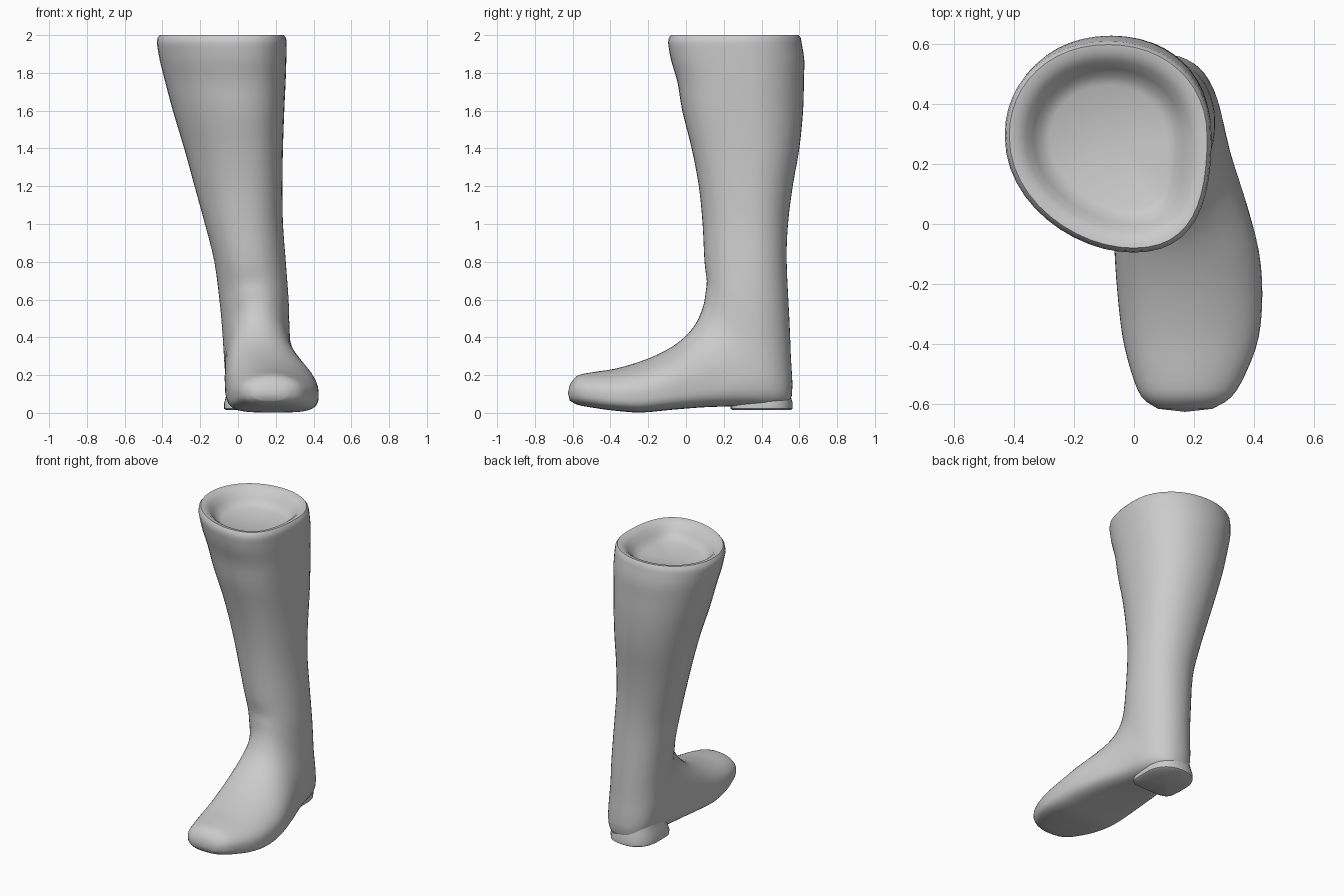
import bpy, bmesh, math
from mathutils import Vector

if "Cube" in bpy.data.objects:
    bpy.data.objects.remove(bpy.data.objects["Cube"])

SEG = 48

# Foot rings, toe to ankle: top (y, z), sole (y, z), x left, x right,
# widest level (0..1 from sole), sole squareness, ridge shift in x
foot = [
    (-.615, .15, -.615, .065, .08, .26, .5, 2.5, 0),
    (-.575, .197, -.575, .043, .025, .325, .45, 2.8, 0),
    (-.49, .216, -.49, .027, -.01, .375, .42, 3.2, -.01),
    (-.37, .235, -.38, .012, -.038, .415, .4, 3.6, -.03),
    (-.22, .28, -.24, .002, -.055, .427, .38, 3.8, -.05),
    (-.10, .335, -.08, .016, -.065, .415, .36, 3.8, -.06),
    (-.02, .39, .10, .03, -.07, .375, .37, 3.6, -.05),
    (.04, .455, .30, .035, -.07, .325, .42, 3.2, -.03),
    (.075, .52, .49, .035, -.07, .295, .47, 2.7, -.01),
    (.095, .58, .56, .09, -.075, .28, .48, 2.3, 0),
    (.104, .64, .555, .30, -.085, .272, .48, 2.1, 0),
    (.11, .70, .547, .50, -.098, .268, .48, 2.1, 0),
]
# Shaft rings: z, x left, x right, y front, y back, ridge shift
shaft = [
    (.80, -.125, .253, .098, .533, 0),
    (1.0, -.175, .238, .088, .54, .01),
    (1.2, -.23, .235, .068, .565, .03),
    (1.4, -.285, .238, .03, .60, .045),
    (1.6, -.345, .245, -.02, .62, .06),
    (1.75, -.385, .252, -.045, .624, .07),
    (1.87, -.415, .256, -.08, .626, .08),
    (1.96, -.43, .258, -.095, .612, .085),
]


def ring(p):
    """Egg-shaped closed ring running between a front and a back point."""
    fy, fz, by, bz, xl, xr, k, n, skew = p
    front, back = Vector((0, fy, fz)), Vector((0, by, bz))
    mid = back.lerp(front, k)
    pts = []
    for i in range(SEG):
        t = 2 * math.pi * i / SEG
        c, s = math.cos(t), math.sin(t)
        e = 2 / (2.1 if c > 0 else n)
        u = abs(c) ** e
        w = math.copysign(abs(s) ** e, s)
        v = mid.lerp(front if c > 0 else back, u)
        v.x = (xl + xr) / 2 + w * (xr - xl) / 2 + (skew * u * u if c > 0 else 0)
        pts.append(v)
    return pts


def smooth_rows(rows, steps):
    """Catmull-Rom interpolation between parameter rows."""
    out = []
    for i in range(len(rows) - 1):
        a, b = rows[max(i - 1, 0)], rows[i]
        c, d = rows[i + 1], rows[min(i + 2, len(rows) - 1)]
        for j in range(steps):
            t = j / steps
            out.append([.5 * (2 * q + (r - p) * t + (2 * p - 5 * q + 4 * r - s) * t * t
                              + (3 * q - p - 3 * r + s) * t ** 3)
                        for p, q, r, s in zip(a, b, c, d)])
    return out + [list(rows[-1])]


def loft(name, rings, start, end):
    """Skin the rings and close both ends with a fan to a centre point."""
    bm = bmesh.new()
    loops = [[bm.verts.new(p) for p in r] for r in rings]
    n = len(loops[0])
    for a, b in zip(loops, loops[1:]):
        for i in range(n):
            bm.faces.new((a[i], a[(i + 1) % n], b[(i + 1) % n], b[i]))
    for loop, tip in ((loops[0], start), (loops[-1], end)):
        v = bm.verts.new(tip)
        for i in range(n):
            bm.faces.new((loop[i], loop[(i + 1) % n], v))
    bmesh.ops.recalc_face_normals(bm, faces=bm.faces)
    mesh = bpy.data.meshes.new(name)
    bm.to_mesh(mesh)
    bm.free()
    obj = bpy.data.objects.new(name, mesh)
    bpy.context.collection.objects.link(obj)
    bpy.ops.object.select_all(action='DESELECT')
    obj.select_set(True)
    bpy.context.view_layer.objects.active = obj
    bpy.ops.object.shade_smooth_by_angle(angle=math.radians(50))
    return obj


# Boot body: foot and shaft in one skin
rows = foot + [(f, z, b, z, l, r, .45, 2.1, s) for z, l, r, f, b, s in shaft]
rings = [ring(p) for p in smooth_rows(rows, 3)]

# Rolled rim and the shallow hollow inside it
_, l, r, f, b, s = shaft[-1]
for inset, z in ((.004, 1.985), (.015, 2.0), (.04, 1.997), (.07, 1.975),
                 (.095, 1.94), (.12, 1.91), (.15, 1.895)):
    rings.append(ring((f + inset, z, b - inset, z, l + inset, r - inset, .45, 2.1, s)))
loft("boot", rings, (.17, -.625, .105), (-.06, .27, 1.885))


# Heel block: rounded at the back, cut straight at the front
def heel_ring(z, grow):
    pts = []
    for i in range(SEG):
        t = 2 * math.pi * i / SEG
        c, s = math.cos(t), math.sin(t)
        e = 2 / (2.3 if s > 0 else 5)
        pts.append(Vector((.083 + math.copysign(abs(c) ** e, c) * (.152 + grow),
                           .40 + math.copysign(abs(s) ** e, s) * (.16 + grow), z)))
    return pts


loft("heel", [heel_ring(z, g) for z, g in ((.014, -.008), (.022, .004), (.05, .005),
                                           (.09, -.006), (.16, -.02))],
     (.083, .4, .014), (.083, .4, .16))
